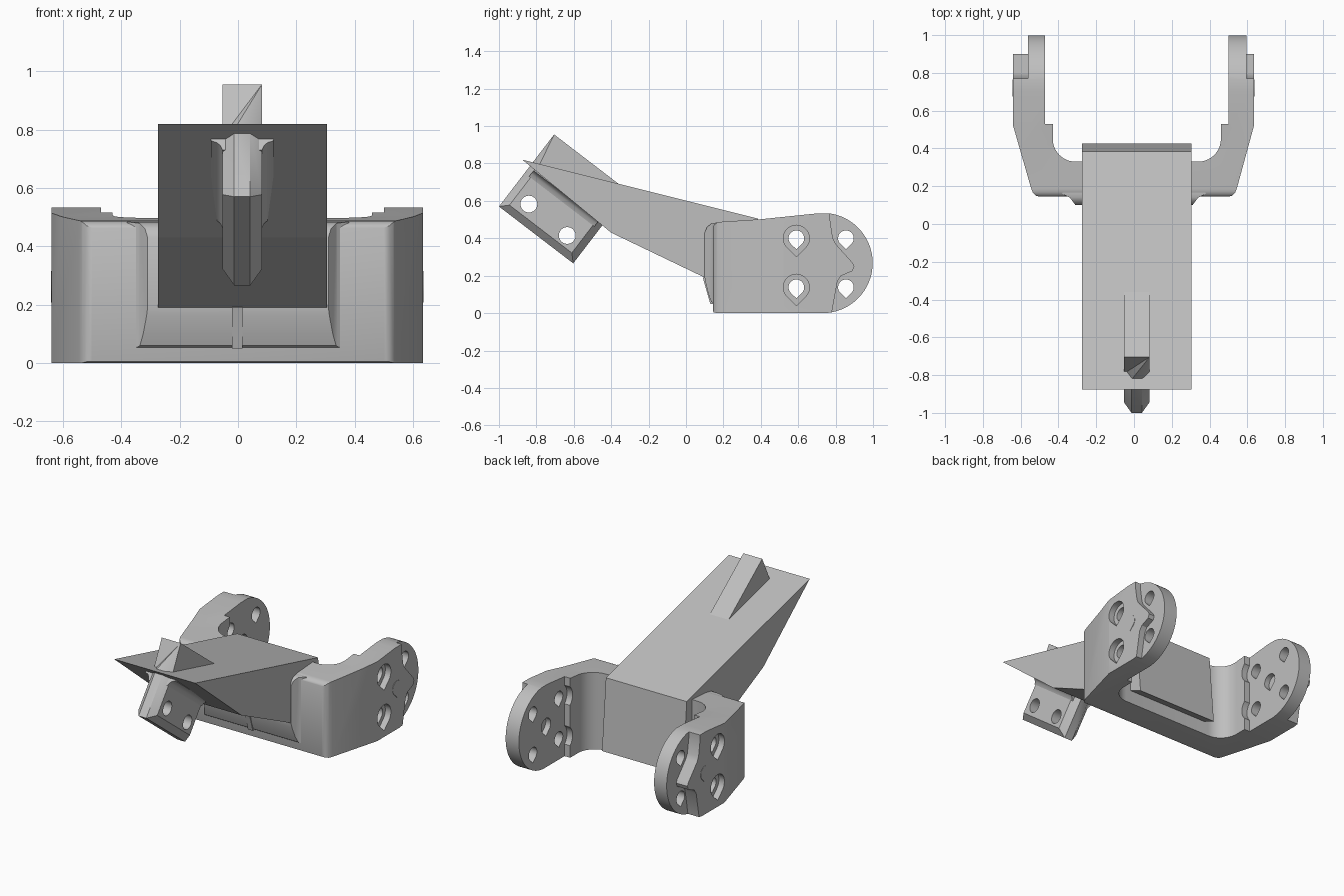
import bpy, bmesh, math
from mathutils import Vector

if "Cube" in bpy.data.objects:
    bpy.data.objects.remove(bpy.data.objects["Cube"])

grey = bpy.data.materials.new("plain grey")
grey.diffuse_color = (0.52, 0.52, 0.52, 1)
grey.use_nodes = True
grey.node_tree.nodes["Principled BSDF"].inputs["Base Color"].default_value = grey.diffuse_color


def prism(name, pts, axis, lo, hi):
    """Extrude an outline: axis 'x' takes (y, z) points, axis 'z' takes (x, y)."""
    bm = bmesh.new()
    place = (lambda p, d: (d, p[0], p[1])) if axis == 'x' else (lambda p, d: (p[0], p[1], d))
    a = [bm.verts.new(place(p, lo)) for p in pts]
    b = [bm.verts.new(place(p, hi)) for p in pts]
    bm.faces.new(a)
    bm.faces.new(b[::-1])
    for i in range(len(pts)):
        j = (i + 1) % len(pts)
        bm.faces.new((a[i], b[i], b[j], a[j]))
    bmesh.ops.recalc_face_normals(bm, faces=bm.faces)
    me = bpy.data.meshes.new(name)
    bm.to_mesh(me)
    bm.free()
    me.materials.append(grey)
    ob = bpy.data.objects.new(name, me)
    bpy.context.collection.objects.link(ob)
    return ob


def boolean(ob, cutter, op='DIFFERENCE'):
    mod = ob.modifiers.new("cut", 'BOOLEAN')
    mod.operation, mod.object, mod.solver = op, cutter, 'EXACT'
    bpy.context.view_layer.objects.active = ob
    bpy.ops.object.modifier_apply(modifier=mod.name)
    bpy.data.objects.remove(cutter)


def smooth(ob, angle=32):
    bpy.ops.object.select_all(action='DESELECT')
    ob.select_set(True)
    bpy.context.view_layer.objects.active = ob
    bpy.ops.object.shade_smooth_by_angle(angle=math.radians(angle))


def arc(cx, cy, r, a0, a1, n):
    return [(cx + r * math.cos(math.radians(a0 + (a1 - a0) * i / n)),
             cy + r * math.sin(math.radians(a0 + (a1 - a0) * i / n))) for i in range(n + 1)]


def teardrop(y, z, r):
    # round hole with its point downwards
    return arc(y, z, r, -45, 225, 20) + [(y, z - 1.4 * r)]


# sign, outer face, disc outer face, disc inner face, inner step
SIDES = [(-1, 0.64, 0.56, 0.47, 0.43), (1, 0.635, 0.595, 0.50, 0.46)]


def half_plan(side):
    # one half of the U seen from above, front centre to rear centre
    s, out, mid, inn, step = side
    pts = [(0.5, 0.145), (0.52, 0.15), (0.535, 0.165), (0.545, 0.19), (out, 0.52), (out, 1.05),
           (inn, 1.05), (inn, 0.53), (step, 0.53)]
    pts += arc(step - 0.12, 0.45, 0.12, 0, -90, 10)
    return [(s * x, y) for x, y in pts]


# U-shaped bracket: plan outline limited by the side outline
plan = half_plan(SIDES[1]) + half_plan(SIDES[0])[::-1]
bracket = prism("u_bracket", plan, 'z', -0.1, 0.7)
side = ([(0.165, 0.0), (0.75, 0.0)] + arc(0.73, 0.268, 0.268, -84, 82, 40) +
        [(0.70, 0.533), (0.40, 0.502)] + arc(0.185, 0.443, 0.045, 90, 180, 6) + [(0.14, 0.02), (0.147, 0.005)])
boolean(bracket, prism("side_limit", side, 'x', -1, 1), 'INTERSECT')

HOLES = [(y, z) for y in (0.59, 0.855) for z in (0.40, 0.138)]
STEP_EDGE = [(0.77, 0.6), (0.77, 0.5), (0.785, 0.40), (0.80, 0.37), (0.89, 0.27), (0.90, 0.25),
             (0.89, 0.225), (0.83, 0.20), (0.81, 0.17), (0.77, -0.05), (1.1, -0.05), (1.1, 0.6)]
for s, out, mid, inn, step in SIDES:
    # lowered outer face around the rounded end
    boolean(bracket, prism("outer_step", STEP_EDGE, 'x', *sorted((s * mid, s * 0.8))))
    for y, z in HOLES:
        boolean(bracket, prism("hole", teardrop(y, z, 0.042), 'x', *sorted((s * 0.4, s * 0.8))))
        if y < 0.7:
            # counterbore outside and scallop in the inner step
            boolean(bracket, prism("counterbore", teardrop(y, z, 0.07), 'x', *sorted((s * (out - 0.04), s * 0.8))))
            boolean(bracket, prism("scallop", arc(y, z, 0.085, 0, 345, 23), 'x', *sorted((s * 0.3, s * inn))))
    # blind pivot pocket inside each arm
    boolean(bracket, prism("pocket", teardrop(0.72, 0.27, 0.048), 'x', *sorted((s * 0.3, s * (inn + 0.035)))))
smooth(bracket)

# pivot marks on the outer faces
for s, out, *_ in SIDES:
    mark = prism("pivot_mark", teardrop(0.72, 0.27, 0.045), 'x', *sorted((s * (out - 0.01), s * (out + 0.002))))

# raised front of the crossbar, flaring into the bracket
flare = [(-0.38, 0.16), (-0.34, 0.14), (-0.31, 0.10), (0.31, 0.10), (0.34, 0.14), (0.38, 0.16),
         (0.32, 0.325), (-0.32, 0.325)]
boss = prism("crossbar_front", flare, 'z', 0.0, 0.6)
boss_side = [(0.15, 0.05), (0.135, 0.06), (0.12, 0.10), (0.105, 0.16), (0.1, 0.19), (0.1, 0.43),
             (0.112, 0.46), (0.135, 0.478), (0.16, 0.484), (0.32, 0.484), (0.32, 0.05)]
boolean(boss, prism("boss_limit", boss_side, 'x', -1, 1), 'INTERSECT')
smooth(boss)
prism("centre_ridge", [(0.13, 0.05), (0.09, 0.19), (0.14, 0.20), (0.2, 0.05)], 'x', -0.02, 0.015)

# wedge-shaped arm
prism("wedge_arm", [(-0.875, 0.82), (-0.40, 0.43), (0.1, 0.19), (0.425, 0.045), (0.385, 0.505)],
      'x', -0.275, 0.305)

# tilted lug plate through the tip of the wedge
U, V, ORIGIN = Vector((0.794, -0.608)), Vector((0.608, 0.794)), Vector((-1.0, 0.57))


def lug_point(u, v):
    return tuple(ORIGIN + U * u + V * v)


X0, X1 = -0.053, 0.082
lug = prism("lug_plate", [lug_point(u, v) for u, v in
            [(0, 0.485), (0, 0.29), (0, 0), (0.5, 0), (0.5, 0.29), (0.5, 0.485)]], 'x', X0, X1)
bm = bmesh.new()
bm.from_mesh(lug.data)


def is_rim(e):
    a, b = (v.co for v in e.verts)
    low = all((Vector((c.y, c.z)) - ORIGIN).dot(V) < 0.295 for c in (a, b))
    upper = all((Vector((c.y, c.z)) - ORIGIN).dot(V) > 0.28 for c in (a, b))
    return low and not upper and abs(a.x - b.x) < 1e-4


bmesh.ops.bevel(bm, geom=[e for e in bm.edges if is_rim(e)], offset=0.04, segments=1,
                affect='EDGES', clamp_overlap=True)
bmesh.ops.recalc_face_normals(bm, faces=bm.faces)
bm.to_mesh(lug.data)
bm.free()
for y, z in [(-0.84, 0.583), (-0.635, 0.415)]:
    boolean(lug, prism("lug_hole", arc(y, z, 0.045, 0, 345, 23), 'x', -0.3, 0.3))
smooth(lug)

# fillets where the lug meets the underside of the wedge
for x, s in ((X0, -1), (X1, 1)):
    section = [(0, 0.225), (0.008, 0.245), (0.02, 0.257), (0.04, 0.265), (0.04, 0.285), (-0.03, 0.285), (-0.03, 0.225)]
    fillet = prism("lug_fillet", [(x + s * a, v) for a, v in section], 'z', 0.03, 0.47)
    for vert in fillet.data.vertices:
        px, v, u = vert.co
        vert.co = (px, *lug_point(u, v))
    bm = bmesh.new()
    bm.from_mesh(fillet.data)
    bmesh.ops.recalc_face_normals(bm, faces=bm.faces)
    bm.to_mesh(fillet.data)
    bm.free()
    smooth(fillet)
